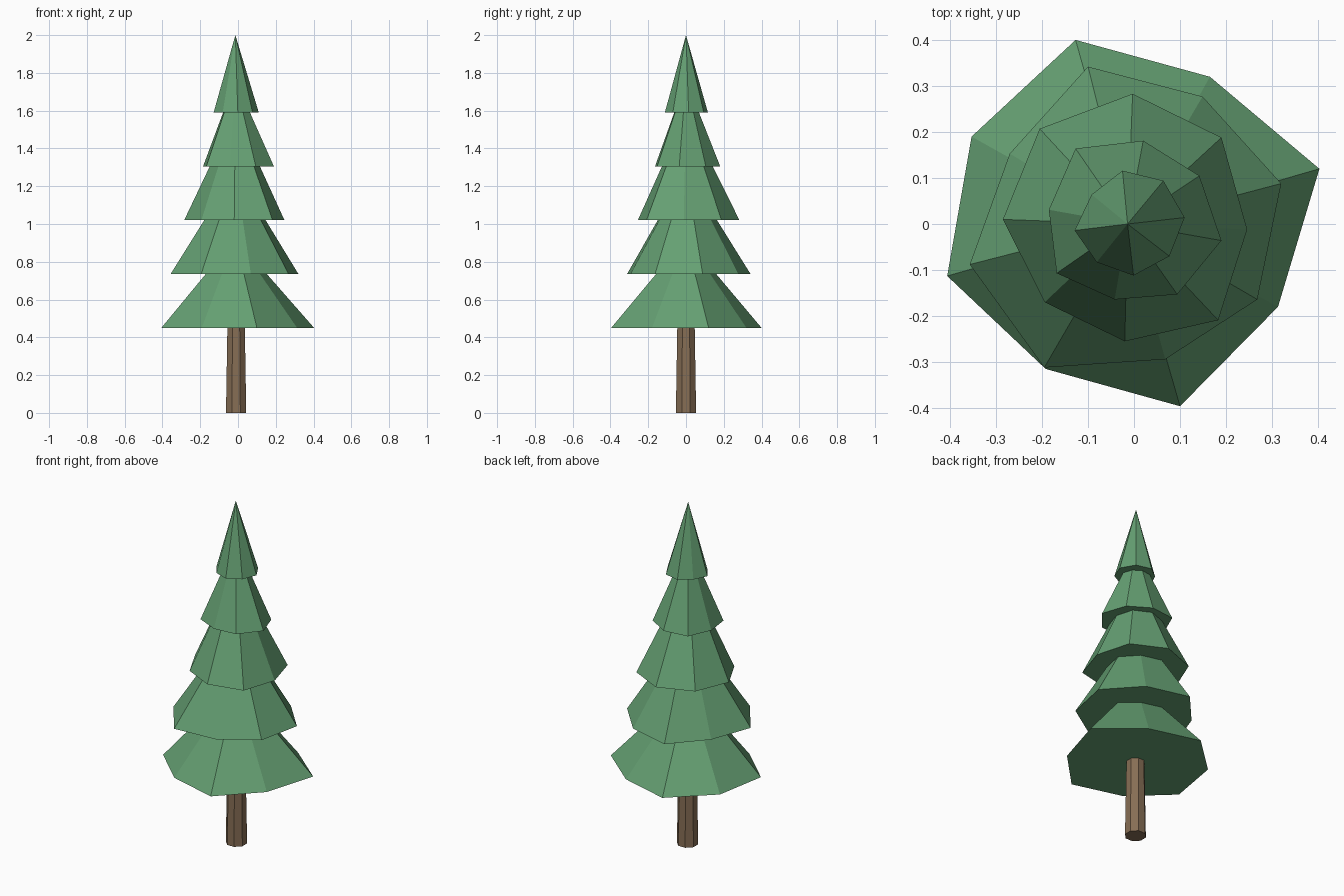
import bpy, bmesh, math

if "Cube" in bpy.data.objects:
    bpy.data.objects.remove(bpy.data.objects["Cube"])

AXIS = (-0.014, 0.0)

def material(name, color):
    m = bpy.data.materials.new(name)
    m.diffuse_color = (*color, 1)
    m.use_nodes = True
    m.node_tree.nodes["Principled BSDF"].inputs["Base Color"].default_value = m.diffuse_color
    return m

def build(name, rings, mat, apex=None):
    """Skin a stack of 8-point rings; close the top with an apex or a cap."""
    bm = bmesh.new()
    loops = [[bm.verts.new((x, y, z)) for x, y in pts] for z, pts in rings]
    n = len(loops[0])
    bm.faces.new(loops[0][::-1])
    for a, b in zip(loops, loops[1:]):
        for i in range(n):
            j = (i + 1) % n
            bm.faces.new((a[i], a[j], b[j], b[i]))
    if apex:
        tip = bm.verts.new(apex)
        for i in range(n):
            bm.faces.new((loops[-1][i], loops[-1][(i + 1) % n], tip))
    else:
        bm.faces.new(loops[-1])
    bmesh.ops.recalc_face_normals(bm, faces=bm.faces)
    me = bpy.data.meshes.new(name)
    bm.to_mesh(me)
    bm.free()
    me.materials.append(mat)
    ob = bpy.data.objects.new(name, me)
    bpy.context.collection.objects.link(ob)
    return ob

def shrink(pts, s):
    return [(AXIS[0] + (x - AXIS[0]) * s, AXIS[1] + (y - AXIS[1]) * s) for x, y in pts]

def octagon(r):
    return [(-0.01 + r * math.cos(math.radians(22.5 + 45 * i)),
             r * math.sin(math.radians(22.5 + 45 * i))) for i in range(8)]

green = material("needles", (0.13, 0.35, 0.17))
brown = material("bark", (0.24, 0.155, 0.09))

# Trunk
build("trunk", [(0, octagon(0.058)), (0.45, octagon(0.05))], brown)

# Branch tiers: irregular skirt outline, base height, taper of the top edge
tiers = [
    (0.45, 0.40, [(0.403, 0.12), (0.165, 0.32), (-0.127, 0.40), (-0.353, 0.19),
                  (-0.406, -0.113), (-0.192, -0.315), (0.10, -0.396), (0.313, -0.18)]),
    (0.735, 0.48, [(0.32, 0.088), (0.149, 0.277), (-0.10, 0.342), (-0.27, 0.153),
                   (-0.357, -0.088), (-0.195, -0.312), (0.068, -0.294), (0.268, -0.164)]),
    (1.02, 0.50, [(0.246, -0.012), (0.19, 0.188), (-0.003, 0.283), (-0.205, 0.207),
                  (-0.285, 0.01), (-0.194, -0.17), (-0.02, -0.255), (0.183, -0.209)]),
    (1.305, 0.38, [(0.19, -0.036), (0.142, 0.105), (0.02, 0.181), (-0.127, 0.164),
                   (-0.185, 0.031), (-0.168, -0.107), (-0.042, -0.164), (0.094, -0.153)]),
    (1.59, 0, [(0.11, 0.014), (0.064, 0.094), (-0.025, 0.116), (-0.092, 0.064),
               (-0.129, -0.014), (-0.081, -0.083), (-0.001, -0.112), (0.077, -0.07)]),
]

# Foliage: each tier tapers up to the underside of the next, last one to a point
rings = []
for i, (z, taper, pts) in enumerate(tiers):
    rings.append((z, pts))
    if taper:
        rings.append((tiers[i + 1][0], shrink(pts, taper)))
build("foliage", rings, green, apex=(*AXIS, 2.0))
